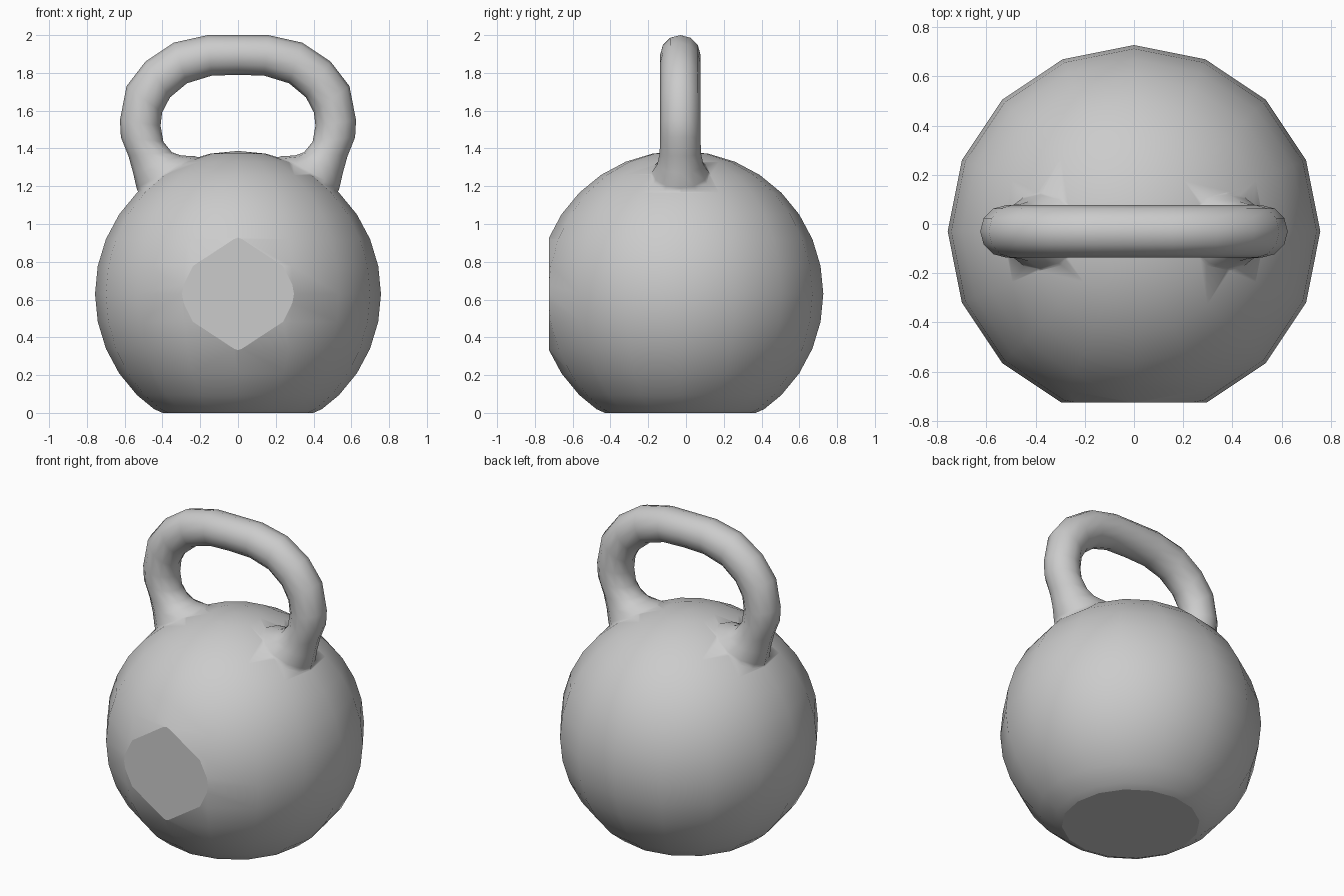
import bpy, bmesh, math
from mathutils import Vector, Matrix

if "Cube" in bpy.data.objects:
    bpy.data.objects.remove(bpy.data.objects["Cube"])

CY, CZ, R = -0.03, 0.63, 0.757


def finish(bm, name, flat=()):
    for f in bm.faces:
        f.smooth = f not in flat
    bmesh.ops.recalc_face_normals(bm, faces=bm.faces)
    mesh = bpy.data.meshes.new(name)
    bm.to_mesh(mesh)
    bm.free()
    obj = bpy.data.objects.new(name, mesh)
    bpy.context.collection.objects.link(obj)
    return obj


def cut_flat(bm, co, no):
    """Slice off everything beyond the plane and cap the hole."""
    res = bmesh.ops.bisect_plane(bm, geom=bm.verts[:] + bm.edges[:] + bm.faces[:],
                                 dist=1e-5, plane_co=co, plane_no=no, clear_outer=True)
    edges = [e for e in res['geom_cut'] if isinstance(e, bmesh.types.BMEdge)]
    return bmesh.ops.edgeloop_fill(bm, edges=edges)['faces'][0]


# Ball with a flat front disc and a softened flat base
bm = bmesh.new()
bmesh.ops.create_uvsphere(bm, u_segments=16, v_segments=16, radius=R,
                          matrix=Matrix.Translation((0, CY, CZ)))
front = cut_flat(bm, (0, -0.725, 0), (0, -1, 0))
base = cut_flat(bm, (0, 0, 0.02), (0, 0, -1))
bmesh.ops.inset_individual(bm, faces=[base], thickness=0.045)
for v in base.verts:
    v.co.z = 0
body = finish(bm, "ball_body", (front, base))

# Handle sections: outer x, outer z, inner x, inner z, half depth
half = [
    (0.16, 2.00, 0.14, 1.785, 0.107),
    (0.34, 1.96, 0.27, 1.745, 0.107),
    (0.49, 1.86, 0.36, 1.67, 0.107),
    (0.59, 1.73, 0.402, 1.59, 0.107),
    (0.625, 1.55, 0.41, 1.52, 0.107),
    (0.62, 1.46, 0.395, 1.435, 0.107),
    (0.58, 1.36, 0.35, 1.38, 0.110),
    (0.555, 1.27, 0.30, 1.362, 0.122),
    (0.537, 1.19, 0.23, 1.36, 0.15),
    (0.50, 1.10, 0.15, 1.33, 0.20),
]
sections = [(-a, b, -c, d, e) for a, b, c, d, e in reversed(half)]
sections += [(0, 2.0, 0, 1.79, 0.107)] + half
SIDES = 12
bm = bmesh.new()
rings = []
for ox, oz, ix, iz, depth in sections:
    outer, inner = Vector((ox, CY, oz)), Vector((ix, CY, iz))
    mid, arm = (outer + inner) / 2, (outer - inner) / 2
    angles = [2 * math.pi * k / SIDES for k in range(SIDES)]
    rings.append([bm.verts.new(mid + arm * math.cos(t) + Vector((0, depth * math.sin(t), 0)))
                  for t in angles])
for r0, r1 in zip(rings, rings[1:]):
    for k in range(SIDES):
        j = (k + 1) % SIDES
        bm.faces.new((r0[k], r0[j], r1[j], r1[k]))
bm.faces.new(rings[0])
bm.faces.new(rings[-1])
handle = finish(bm, "handle")

# Weld the handle onto the ball so shading blends at the joints
mod = body.modifiers.new("join_handle", 'BOOLEAN')
mod.operation = 'UNION'
mod.solver = 'EXACT'
mod.object = handle
bpy.context.view_layer.objects.active = body
bpy.ops.object.modifier_apply(modifier=mod.name)
bpy.data.objects.remove(handle)
body.name = "kettlebell"
